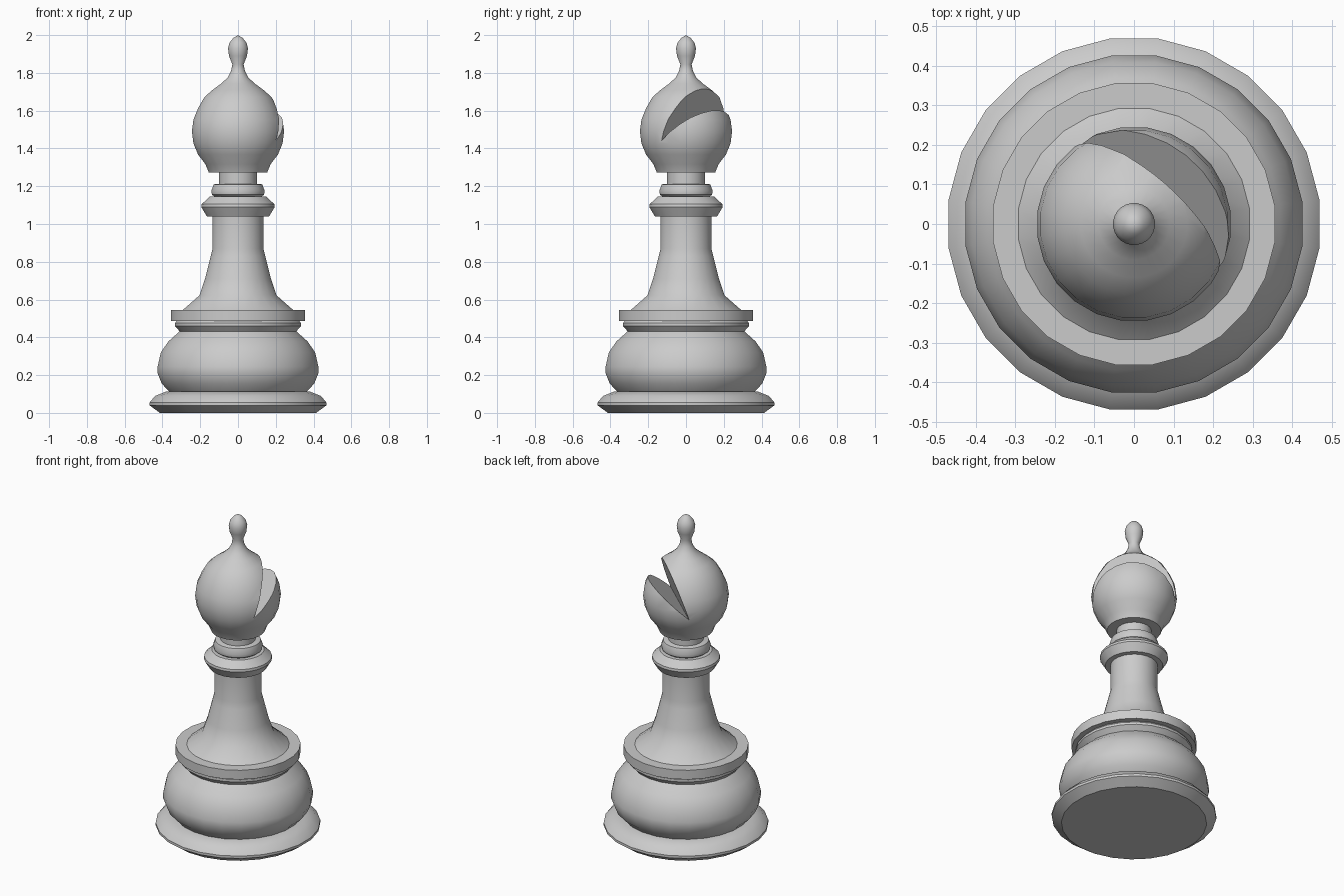
import bpy, bmesh, math
from mathutils import Vector

SEGMENTS = 24

cube = bpy.data.objects.get("Cube")
if cube:
    bpy.data.objects.remove(cube, do_unlink=True)

stone = bpy.data.materials.new("light grey")
stone.use_nodes = True
stone.diffuse_color = (0.6, 0.6, 0.6, 1)
stone.node_tree.nodes["Principled BSDF"].inputs["Base Color"].default_value = (0.6, 0.6, 0.6, 1)


def add_object(name, bm):
    bmesh.ops.recalc_face_normals(bm, faces=bm.faces)
    mesh = bpy.data.meshes.new(name)
    bm.to_mesh(mesh)
    bm.free()
    obj = bpy.data.objects.new(name, mesh)
    mesh.materials.append(stone)
    bpy.context.collection.objects.link(obj)
    return obj


def smooth(obj):
    bpy.ops.object.select_all(action="DESELECT")
    obj.select_set(True)
    bpy.context.view_layer.objects.active = obj
    bpy.ops.object.shade_smooth_by_angle(angle=math.radians(35))


def lathe(name, profile):
    """Spin (radius, height) points, bottom to top, into a closed solid."""
    bm = bmesh.new()
    rings = []
    for r, z in profile:
        ring = []
        for i in range(SEGMENTS if r else 1):
            a = math.tau * (i + 0.5) / SEGMENTS
            ring.append(bm.verts.new((1.005 * r * math.cos(a), 1.005 * r * math.sin(a), z)))
        rings.append(ring)
    for low, high in zip(rings, rings[1:]):
        for i in range(SEGMENTS):
            j = (i + 1) % SEGMENTS
            if len(high) == 1:
                bm.faces.new((low[i], low[j], high[0]))
            else:
                bm.faces.new((low[i], low[j], high[j], high[i]))
    for ring in (rings[0], rings[-1]):
        if len(ring) > 1:
            bm.faces.new(ring)
    return add_object(name, bm)


# Turned parts from the foot upwards
parts = {
    "foot": [(.415, 0), (.47, .04), (.47, .055), (.44, .09), (.385, .112)],
    "bulb": [(.365, .112), (.405, .155), (.427, .21), (.427, .245), (.41, .32),
             (.37, .378), (.31, .432)],
    "lower_ring": [(.31, .432), (.335, .46), (.335, .475), (.325, .487)],
    "flange": [(.357, .487), (.357, .545)],
    "stem": [(.293, .545), (.205, .622), (.175, .71), (.145, .83), (.135, .87), (.135, 1.04)],
    "collar": [(.165, 1.04), (.195, 1.09), (.193, 1.105), (.15, 1.145)],
    "upper_ring": [(.125, 1.145), (.138, 1.155), (.142, 1.175), (.13, 1.208), (.12, 1.212)],
    "neck": [(.1, 1.2), (.1, 1.275)],
}
for name, profile in parts.items():
    smooth(lathe(name, profile))

# Round head running up into a slim finial
ball = [(.245 * math.cos(a), 1.49 + .245 * math.sin(a))
        for a in (math.radians(d) for d in range(-45, 31, 15))]
head = lathe("head", [(.155, 1.272)] + ball + [
    (.178, 1.672), (.135, 1.71), (.09, 1.743), (.055, 1.775), (.037, 1.81), (.03, 1.845),
    (.048, 1.89), (.053, 1.93), (.045, 1.96), (.025, 1.985), (0, 2)])

# Slanted wedge notch cut from the back of the head on its left side
outward = Vector((.667, .745, 0))
along = Vector((-.745, .667, 0))
bm = bmesh.new()
ends = [[bm.verts.new(outward * t + along * s + Vector((0, 0, z)))
         for t, z in ((.037, 1.44), (.437, 1.8), (.237, 2.04))] for s in (-.5, .5)]
for end in ends:
    bm.faces.new(end)
for i in range(3):
    j = (i + 1) % 3
    bm.faces.new((ends[0][i], ends[0][j], ends[1][j], ends[1][i]))
cutter = add_object("notch_cutter", bm)
cutter.hide_render = True

cut = head.modifiers.new("notch", "BOOLEAN")
cut.operation = "DIFFERENCE"
cut.solver = "EXACT"
cut.object = cutter
bpy.context.view_layer.objects.active = head
bpy.ops.object.modifier_apply(modifier=cut.name)
bpy.data.objects.remove(cutter, do_unlink=True)
smooth(head)
